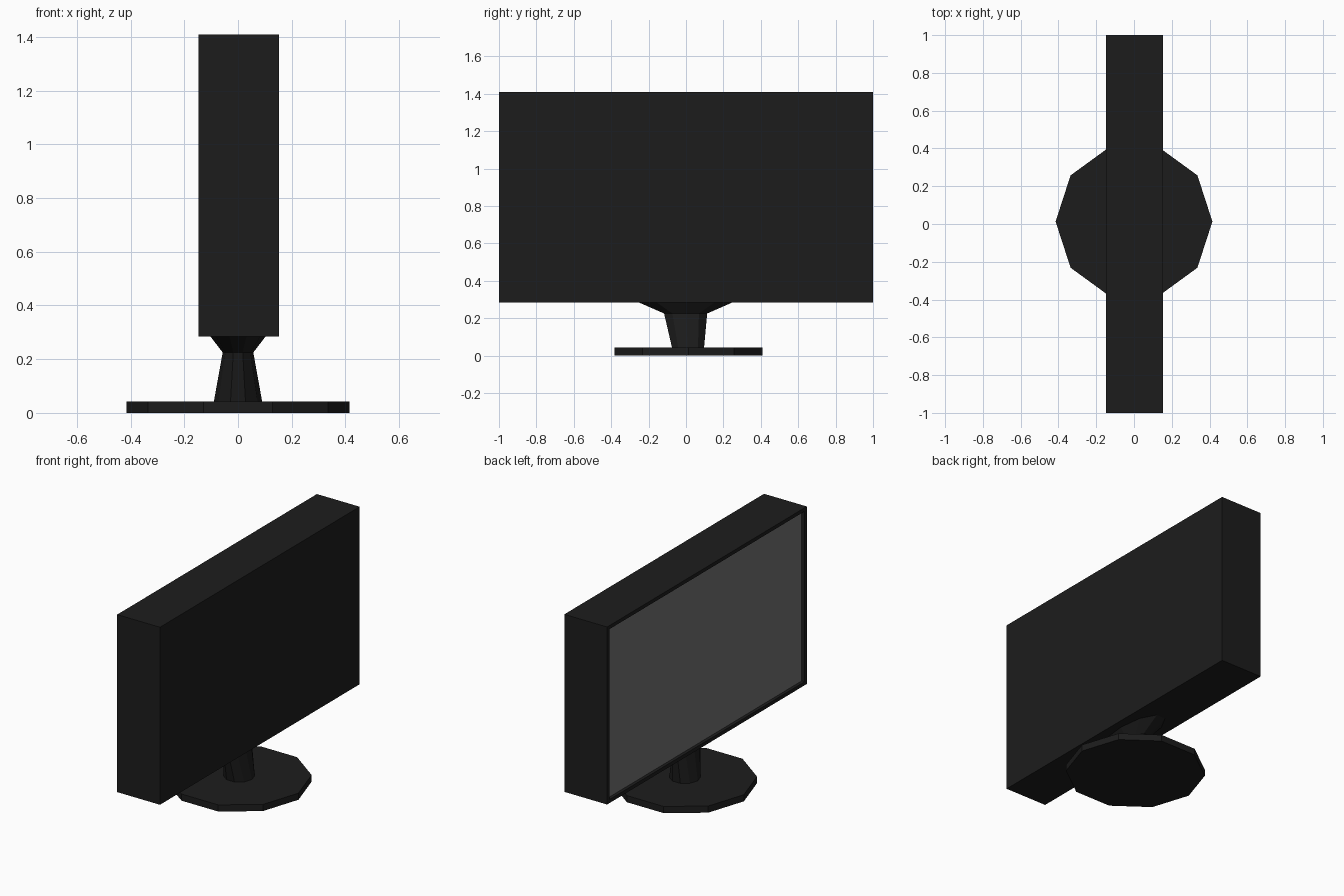
import bpy, bmesh, math
from mathutils import Vector

if "Cube" in bpy.data.objects:
    bpy.data.objects.remove(bpy.data.objects["Cube"])

SIDES = 10
X_SCREEN, X_BACK = -0.147, 0.153
Z_LOW, Z_TOP = 0.285, 1.41
RIM, RECESS = 0.032, 0.02


def material(name, value):
    mat = bpy.data.materials.new(name)
    mat.diffuse_color = (value, value, value, 1)
    mat.use_nodes = True
    mat.node_tree.nodes["Principled BSDF"].inputs["Base Color"].default_value = mat.diffuse_color
    return mat


def finish(name, bm, mat):
    bmesh.ops.recalc_face_normals(bm, faces=bm.faces[:])
    mesh = bpy.data.meshes.new(name)
    bm.to_mesh(mesh)
    bm.free()
    mesh.materials.append(mat)
    obj = bpy.data.objects.new(name, mesh)
    bpy.context.collection.objects.link(obj)
    return obj


def loft(name, rings, mat, caps=True):
    """Join ten-sided oval rings given as (z, centre y, x radius, y radius)."""
    bm = bmesh.new()
    loops = []
    for z, cy, rx, ry in rings:
        angles = [2 * math.pi * i / SIDES for i in range(SIDES)]
        loops.append([bm.verts.new((rx * math.cos(a), cy + ry * math.sin(a), z))
                      for a in angles])
    for low, high in zip(loops, loops[1:]):
        for i in range(SIDES):
            j = (i + 1) % SIDES
            bm.faces.new((low[i], low[j], high[j], high[i]))
    if caps:
        bm.faces.new(loops[0][::-1])
        bm.faces.new(loops[-1])
    return finish(name, bm, mat)


black = material("black_plastic", 0.012)
grey = material("screen_grey", 0.17)

# Casing: a box with a recessed opening on the screen side
bm = bmesh.new()
bmesh.ops.create_cube(bm, size=1)
size = Vector((X_BACK - X_SCREEN, 2, Z_TOP - Z_LOW))
centre = Vector(((X_BACK + X_SCREEN) / 2, 0, (Z_TOP + Z_LOW) / 2))
bmesh.ops.scale(bm, vec=size, verts=bm.verts)
bmesh.ops.translate(bm, vec=centre, verts=bm.verts)
bm.normal_update()
front = min(bm.faces, key=lambda f: f.calc_center_median().x)
bmesh.ops.inset_region(bm, faces=[front], thickness=RIM)
floor = bmesh.ops.extrude_discrete_faces(bm, faces=[front])["faces"]
bmesh.ops.translate(bm, vec=(RECESS, 0, 0), verts=floor[0].verts)
corners = [v.co.copy() for v in floor[0].verts]
bmesh.ops.delete(bm, geom=floor, context='FACES_ONLY')
finish("casing", bm, black)

# Screen panel closing the recess, facing -x
bm = bmesh.new()
panel = bm.faces.new([bm.verts.new(c) for c in corners])
panel.normal_update()
flip = panel.normal.x > 0
screen = finish("screen", bm, grey)
if screen.data.polygons[0].normal.x > 0:
    screen.data.flip_normals()

# Stand: ten-sided foot and a waisted neck flaring under the casing
loft("stand_base", [(0, 0.013, 0.415, 0.416), (0.042, 0.013, 0.415, 0.416)], black)
loft("stand_neck", [(0.042, 0.011, 0.09, 0.09),
                    (0.225, -0.002, 0.057, 0.121),
                    (Z_LOW, -0.002, 0.103, 0.265)], black, caps=False)
